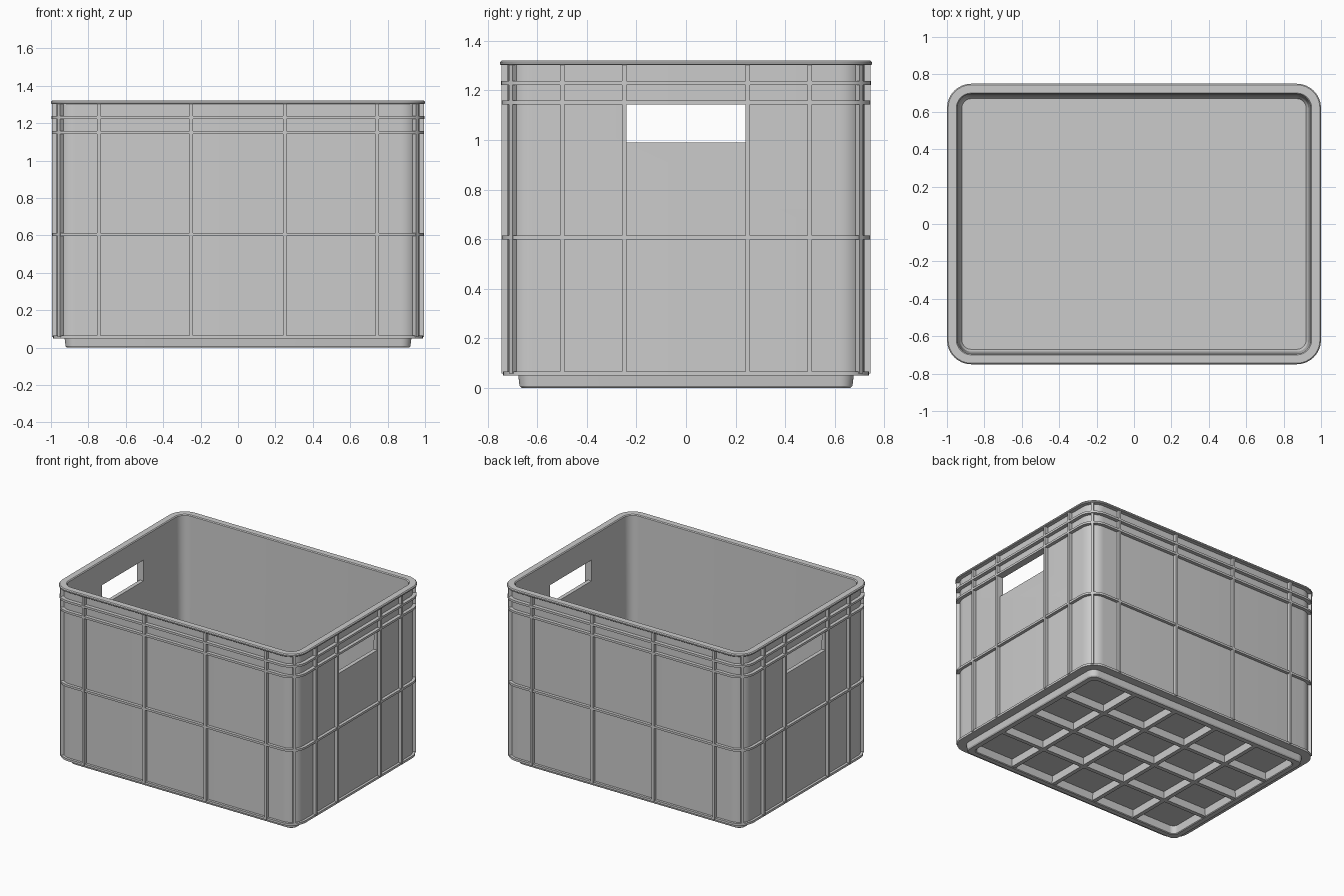
import bpy, bmesh
from math import cos, sin, pi
from mathutils import Matrix, Vector

if "Cube" in bpy.data.objects:
    bpy.data.objects.remove(bpy.data.objects["Cube"])

HX, HY, RAD, SEG = 1.0, 0.75, 0.13, 8


def make_object(name, bm):
    bmesh.ops.recalc_face_normals(bm, faces=bm.faces)
    mesh = bpy.data.meshes.new(name)
    bm.to_mesh(mesh)
    bm.free()
    obj = bpy.data.objects.new(name, mesh)
    bpy.context.collection.objects.link(obj)
    return obj


def add_box(bm, center, size, turn=0.0):
    m = (Matrix.Translation(center) @ Matrix.Rotation(turn, 4, 'Z')
         @ Matrix.Diagonal((*size, 1)))
    bmesh.ops.create_cube(bm, size=1, matrix=m)


def ring(bm, inset, z):
    """Rounded rectangle at a given inset from the outer footprint."""
    r = max(RAD - inset, 0.04)
    verts = []
    for q, (sx, sy) in enumerate(((1, 1), (-1, 1), (-1, -1), (1, -1))):
        cx, cy = sx * (HX - inset - r), sy * (HY - inset - r)
        for i in range(SEG + 1):
            a = (q + i / SEG) * pi / 2
            verts.append(bm.verts.new((cx + r * cos(a), cy + r * sin(a), z)))
    return verts


# Shell: foot, outer wall with flanges, rim, inner wall and floor
WALL = 0.03
profile = [(0.13, 0.06), (0.125, 0.005), (0.12, 0.0), (0.085, 0.0),
           (0.078, 0.008), (0.073, 0.05)]
for z, inset in ((0.05, 0.012), (0.598, 0.008), (1.143, 0.005), (1.222, 0.003)):
    if z > 0.05:
        profile.append((WALL, z))
    profile += [(inset, z), (inset, z + 0.016), (WALL, z + 0.016)]
profile += [(WALL, 1.302), (0.003, 1.302), (0.0, 1.306), (0.0, 1.314),
            (0.006, 1.32), (0.05, 1.32), (0.056, 1.314), (0.068, 0.11), (0.08, 0.09)]

bm = bmesh.new()
rings = [ring(bm, *p) for p in profile]
n = len(rings[0])
for a, b in zip(rings, rings[1:]):
    for i in range(n):
        j = (i + 1) % n
        bm.faces.new((a[i], a[j], b[j], b[i]))
bm.faces.new(rings[0])
bm.faces.new(rings[-1])
shell = make_object("crate_shell", bm)

# Hand holes through both short ends
bm = bmesh.new()
add_box(bm, (0, 0, 1.0665), (2.4, 0.48, 0.153))
cutter = make_object("hand_hole_cutter", bm)
cutter.hide_render = True
mod = shell.modifiers.new("hand_holes", 'BOOLEAN')
mod.operation, mod.solver, mod.object = 'DIFFERENCE', 'EXACT', cutter
bpy.context.view_layer.objects.active = shell
shell.select_set(True)
bpy.ops.object.modifier_apply(modifier=mod.name)
bpy.data.objects.remove(cutter)
bpy.ops.object.shade_smooth_by_angle(angle=pi / 6)

# Vertical ribs on the walls
Z0, Z1, W = 0.058, 1.308, 0.018
D0, D1 = 0.006, 0.038
depth, mid, zc, h = D1 - D0, (D0 + D1) / 2, (Z0 + Z1) / 2, Z1 - Z0
bm = bmesh.new()
for s in (-1, 1):
    for x in (-0.745, -0.25, 0.25, 0.745):
        add_box(bm, (x, s * (HY - mid), zc), (W, depth, h))
    for y in (-0.5, -0.25, 0.25, 0.5):
        add_box(bm, (s * (HX - mid), y, zc), (depth, W, h))
make_object("wall_ribs", bm)

# Diagonal ribs on the rounded corners
bm = bmesh.new()
for sx in (-1, 1):
    for sy in (-1, 1):
        d = Vector((sx, sy, 0)).normalized() * (RAD - mid)
        c = Vector((sx * (HX - RAD), sy * (HY - RAD), zc)) + d
        add_box(bm, c, (depth, W, h), sx * sy * pi / 4)
make_object("corner_ribs", bm)

# Rib grid under the floor
bm = bmesh.new()
for i in range(1, 5):
    add_box(bm, (-0.88 + 1.76 * i / 5, 0, 0.036), (0.03, 1.26, 0.064))
for i in range(1, 4):
    add_box(bm, (0, -0.63 + 1.26 * i / 4, 0.036), (1.76, 0.03, 0.064))
make_object("underside_ribs", bm)
